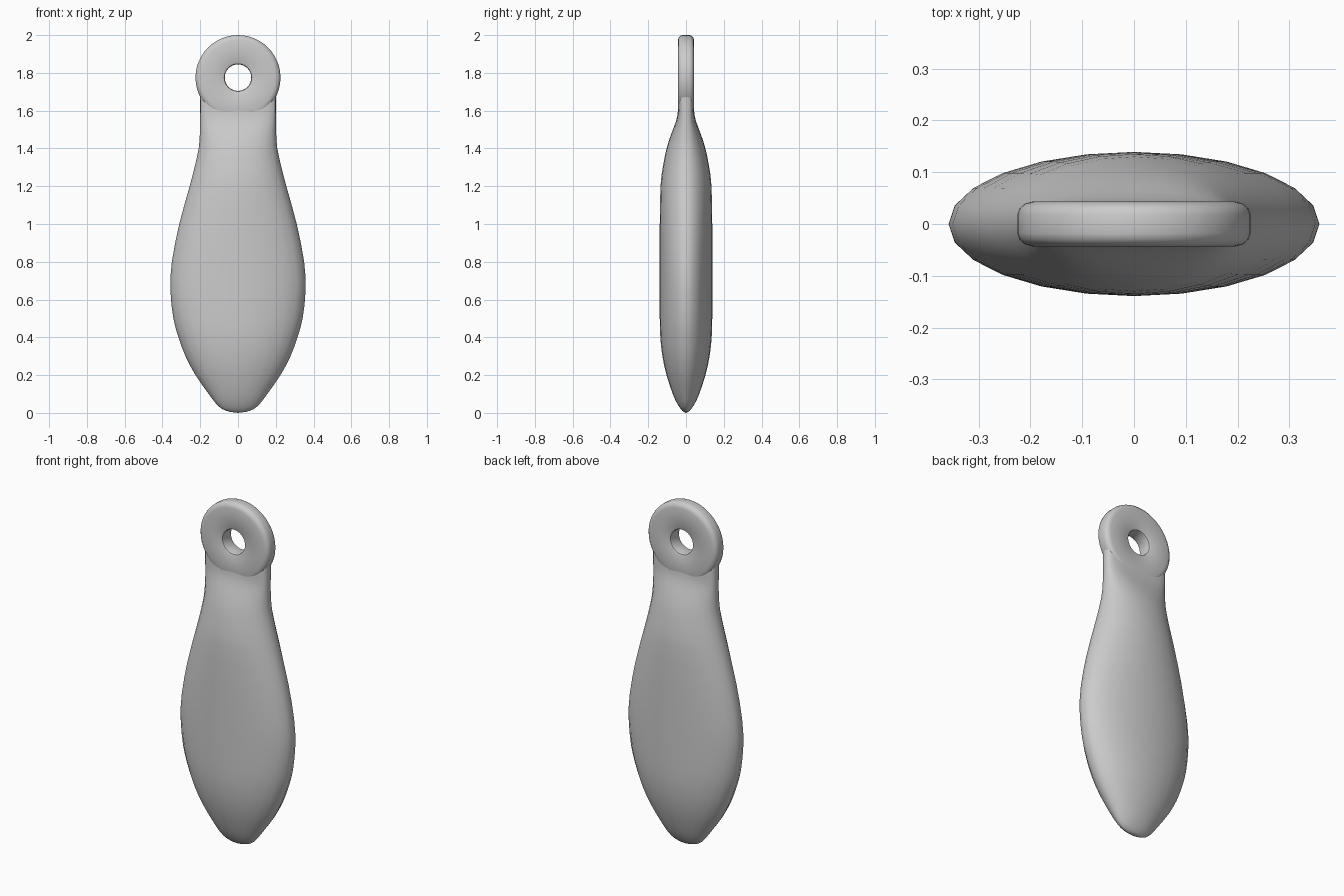
import bpy, bmesh, math

if "Cube" in bpy.data.objects:
    bpy.data.objects.remove(bpy.data.objects["Cube"])

N = 24

def make_object(name, bm, angle):
    bmesh.ops.recalc_face_normals(bm, faces=bm.faces)
    me = bpy.data.meshes.new(name)
    bm.to_mesh(me)
    bm.free()
    ob = bpy.data.objects.new(name, me)
    bpy.context.collection.objects.link(ob)
    bpy.ops.object.select_all(action='DESELECT')
    ob.select_set(True)
    bpy.context.view_layer.objects.active = ob
    bpy.ops.object.shade_smooth_by_angle(angle=math.radians(angle))
    return ob

def bridge(bm, a, b):
    n = len(a)
    for i in range(n):
        j = (i + 1) % n
        bm.faces.new((a[i], a[j], b[j], b[i]))

def smooth(p0, p1, p2, p3, t):
    return tuple(0.5 * (2*b + (c-a)*t + (2*a-5*b+4*c-d)*t*t + (3*b-a-3*c+d)*t**3)
                 for a, b, c, d in zip(p0, p1, p2, p3))

# Body: height, half width, half depth, roundness of cross-section
sections = [
    (0.006, 0.045, 0.014, 1), (0.02, 0.083, 0.028, 1), (0.05, 0.117, 0.047, 1),
    (0.1, 0.155, 0.07, 1), (0.2, 0.225, 0.103, 1), (0.3, 0.278, 0.125, 1),
    (0.4, 0.315, 0.136, 1), (0.5, 0.342, 0.139, 1), (0.65, 0.358, 0.139, 1),
    (0.8, 0.35, 0.139, 1), (1.0, 0.311, 0.139, 1), (1.2, 0.256, 0.135, 1),
    (1.3, 0.23, 0.123, 1), (1.4, 0.208, 0.103, 0.95), (1.48, 0.202, 0.077, 0.85),
    (1.55, 0.201, 0.051, 0.65), (1.61, 0.201, 0.042, 0.5), (1.69, 0.2, 0.04, 0.45)]
rows = []
last = len(sections) - 1
for i in range(last):
    p = [sections[min(max(k, 0), last)] for k in (i-1, i, i+1, i+2)]
    rows += [smooth(*p, t) for t in (0, 0.5)]
rows.append(sections[-1])

bm = bmesh.new()
rings = []
for z, w, d, e in rows:
    ring = []
    for k in range(N):
        a = 2 * math.pi * k / N
        c, s = math.cos(a), math.sin(a)
        c, s = (0 if abs(v) < 1e-6 else v for v in (c, s))
        ring.append(bm.verts.new((w * math.copysign(abs(c)**e, c),
                                  d * math.copysign(abs(s)**e, s), z)))
    rings.append(ring)
for a, b in zip(rings, rings[1:]):
    bridge(bm, a, b)
tip = bm.verts.new((0, 0, 0))
for i in range(N):
    bm.faces.new((rings[0][(i + 1) % N], rings[0][i], tip))
bm.faces.new(rings[-1])
make_object("body", bm, 50)

# Eyelet: rounded ring turned around the y axis
half = [(0.07, 0.03), (0.073, 0.039), (0.08, 0.043), (0.197, 0.043),
        (0.211, 0.039), (0.221, 0.03), (0.225, 0.018)]
profile = half + [(r, -y) for r, y in reversed(half)]
bm = bmesh.new()
loops = []
for k in range(48):
    a = 2 * math.pi * k / 48
    loops.append([bm.verts.new((r * math.cos(a), y, 1.775 + r * math.sin(a)))
                  for r, y in profile])
for k in range(48):
    bridge(bm, loops[k], loops[(k + 1) % 48])
make_object("eyelet", bm, 40)
